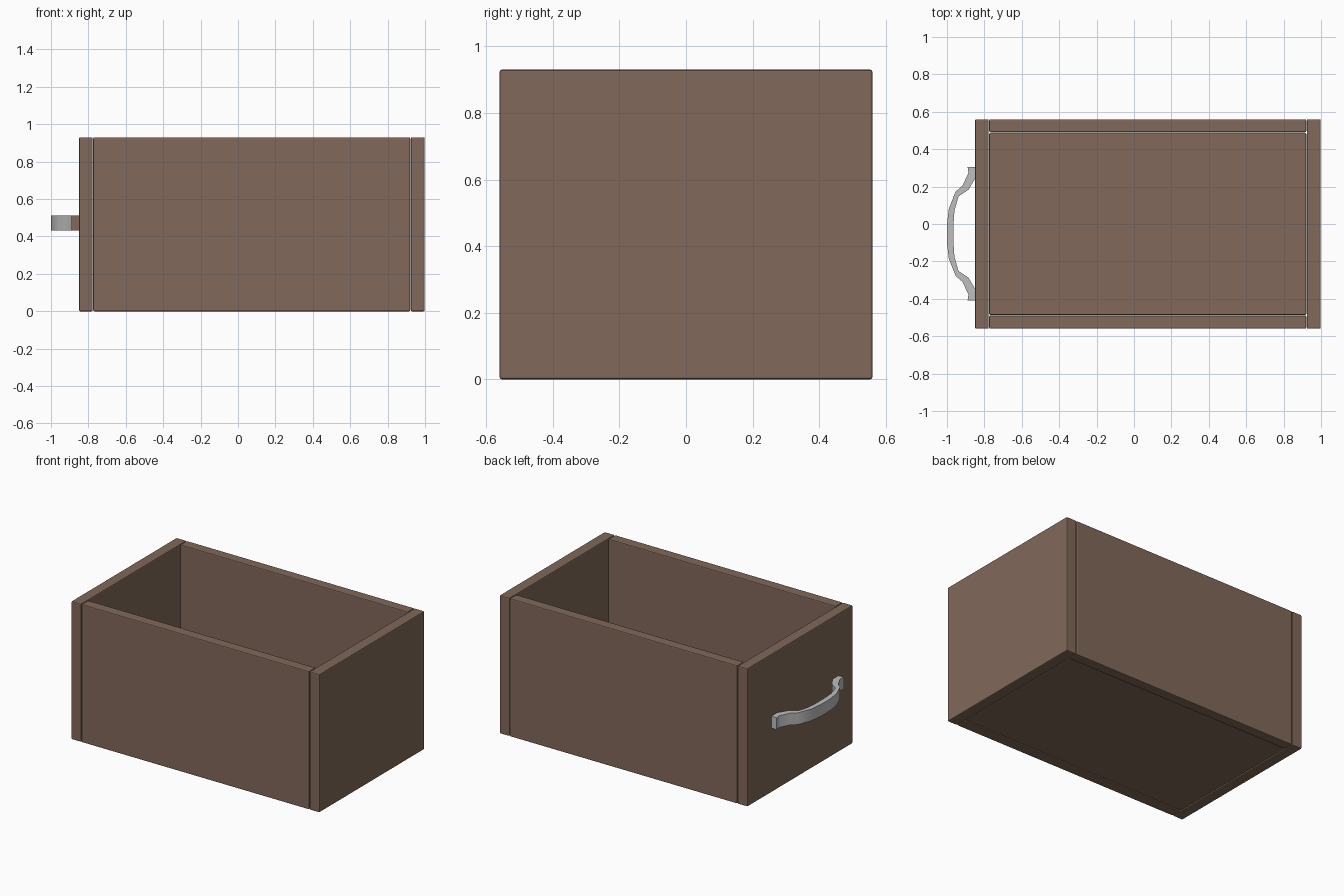
import bpy, bmesh

if "Cube" in bpy.data.objects:
    bpy.data.objects.remove(bpy.data.objects["Cube"])


def material(name, rgb):
    m = bpy.data.materials.new(name)
    m.diffuse_color = (*rgb, 1)
    m.use_nodes = True
    m.node_tree.nodes["Principled BSDF"].inputs["Base Color"].default_value = m.diffuse_color
    return m


brown = material("brown wood", (0.22, 0.14, 0.10))
grey = material("light grey metal", (0.52, 0.52, 0.52))


def finish(bm, name, mats):
    bmesh.ops.recalc_face_normals(bm, faces=bm.faces[:])
    me = bpy.data.meshes.new(name)
    bm.to_mesh(me)
    bm.free()
    ob = bpy.data.objects.new(name, me)
    bpy.context.collection.objects.link(ob)
    for m in mats:
        me.materials.append(m)
    return ob


def board(name, lo, hi):
    """Bevelled box between two corners."""
    bm = bmesh.new()
    bmesh.ops.create_cube(bm, size=1)
    for v in bm.verts:
        v.co = [(a + b) / 2 + c * (b - a) for a, b, c in zip(lo, hi, v.co)]
    bmesh.ops.bevel(bm, geom=bm.edges[:], offset=0.006, segments=2,
                    profile=0.5, affect='EDGES')
    return finish(bm, name, [brown])


# Box: end panels, long side panels between them, and the floor
H, W = 0.93, 0.56
board("left_end_panel", (-0.85, -W, 0), (-0.777, W, H))
board("right_end_panel", (0.924, -W, 0), (0.998, W, H))
board("front_side_panel", (-0.774, -W, 0), (0.921, -0.489, H))
board("back_side_panel", (-0.774, 0.491, 0), (0.921, W, H))
board("floor_panel", (-0.774, -0.486, 0.003), (0.921, 0.488, 0.07))

# Handle: half profile (x, distance from its middle), mirrored and extruded
outer = [(-0.89, 0.358), (-0.885, 0.326), (-0.917, 0.257), (-0.954, 0.225),
         (-0.99, 0.134), (-1.0, 0.05)]
inner = [(-0.85, 0.358), (-0.85, 0.294), (-0.885, 0.235), (-0.938, 0.200),
         (-0.96, 0.123), (-0.965, 0.05)]


def mirrored(half):
    return half + [(x, -y) for x, y in reversed(half)]


MID, Z0, Z1 = -0.052, 0.433, 0.513
bm = bmesh.new()
rings = [[bm.verts.new((x, y + MID, z)) for (x, y), z in
          ((o, Z0), (o, Z1), (i, Z1), (i, Z0))]
         for o, i in zip(mirrored(outer), mirrored(inner))]
for a, b in zip(rings, rings[1:]):
    for k in range(4):
        n = (k + 1) % 4
        bm.faces.new((a[k], a[n], b[n], b[k]))
bm.faces.new(rings[0])
bm.faces.new(rings[-1]).material_index = 1  # front end cap matches the wood
handle = finish(bm, "handle", [grey, brown])
bpy.context.view_layer.objects.active = handle
handle.select_set(True)
bpy.ops.object.shade_smooth_by_angle()
